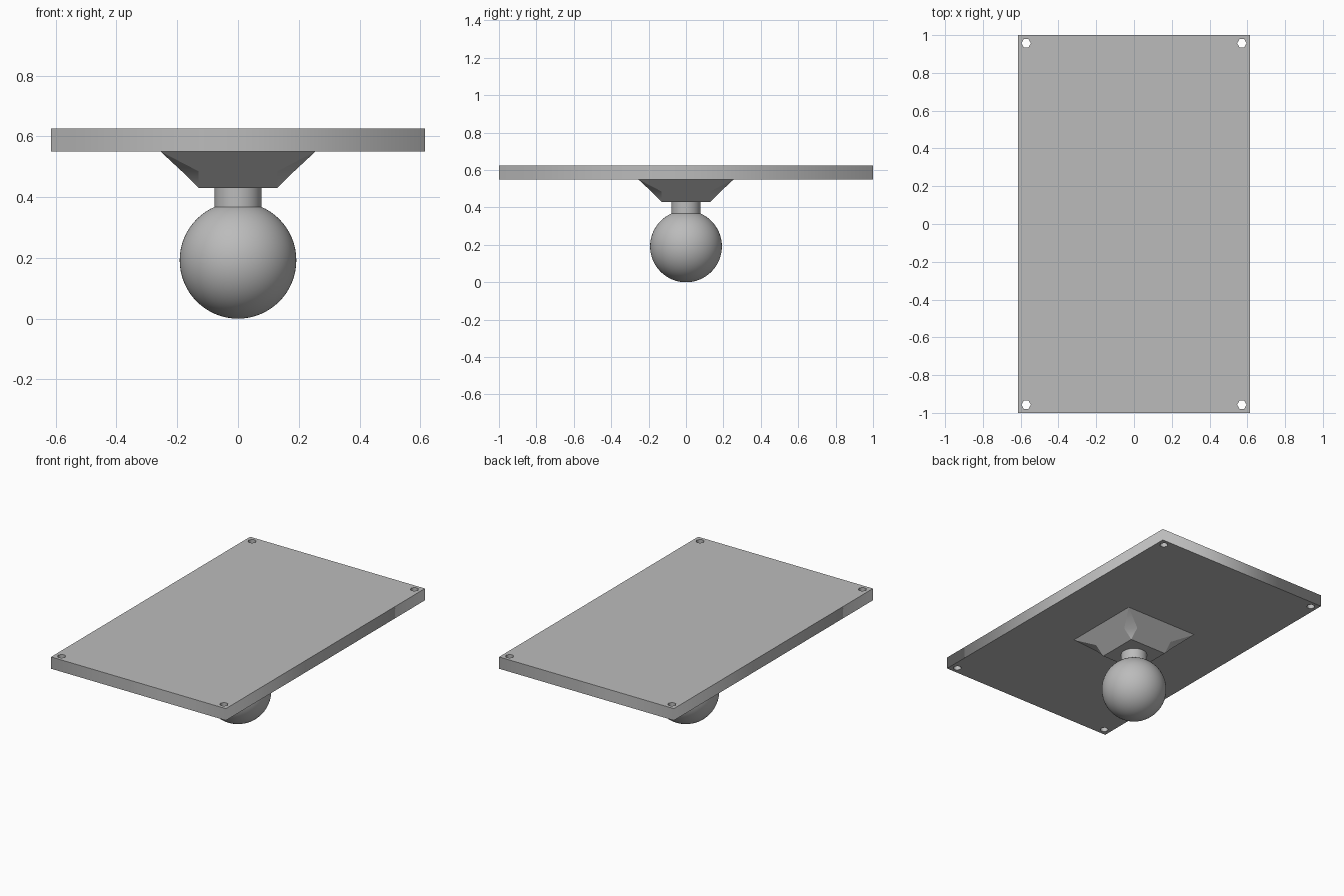
import bpy, bmesh, math
from mathutils import Matrix, Vector

default = bpy.data.objects.get("Cube")
if default:
    bpy.data.objects.remove(default, do_unlink=True)

grey = bpy.data.materials.new("mid grey")
grey.use_nodes = True
grey.diffuse_color = (0.5, 0.5, 0.5, 1)
grey.node_tree.nodes["Principled BSDF"].inputs["Base Color"].default_value = (0.5, 0.5, 0.5, 1)


def activate(obj):
    bpy.ops.object.select_all(action='DESELECT')
    obj.select_set(True)
    bpy.context.view_layer.objects.active = obj


def finish(name, angle=None):
    obj = bpy.context.object
    obj.name = obj.data.name = name
    obj.data.materials.clear()
    obj.data.materials.append(grey)
    if angle:
        bpy.ops.object.shade_smooth_by_angle(angle=math.radians(angle))


# Plate: rectangular outline with four through holes, extruded
W, D, BOTTOM, TOP = 0.615, 1.0, 0.55, 0.625
HOLE_X, HOLE_Y, HOLE_R, HOLE_SIDES = 0.571, 0.957, 0.025, 6
loops = [[(-W, -D), (W, -D), (W, D), (-W, D)]]
for sx in (-1, 1):
    for sy in (-1, 1):
        loops.append([(sx * HOLE_X + HOLE_R * math.cos(math.tau * i / HOLE_SIDES),
                       sy * HOLE_Y + HOLE_R * math.sin(math.tau * i / HOLE_SIDES))
                      for i in range(HOLE_SIDES)])
outline = bpy.data.curves.new("plate", 'CURVE')
outline.dimensions = '2D'
outline.fill_mode = 'BOTH'
outline.extrude = (TOP - BOTTOM) / 2
for loop in loops:
    spline = outline.splines.new('POLY')
    spline.points.add(len(loop) - 1)
    spline.use_cyclic_u = True
    for point, (x, y) in zip(spline.points, loop):
        point.co = (x, y, 0, 1)
plate = bpy.data.objects.new("plate", outline)
plate.location.z = (TOP + BOTTOM) / 2
bpy.context.collection.objects.link(plate)
activate(plate)
bpy.ops.object.convert(target='MESH')
finish("plate")

# Flared bracket: one sloped side and one notched corner, turned four times
IN, OUT, LOW, NOTCH = 0.13, 0.255, 0.43, 0.055
bm = bmesh.new()
for quarter in range(4):
    turn = Matrix.Rotation(quarter * math.pi / 2, 3, 'Z')

    def face(*points, smooth=False):
        f = bm.faces.new([bm.verts.new(turn @ Vector(p)) for p in points])
        f.smooth = smooth

    mid, mid_z = IN + NOTCH, LOW + NOTCH
    foot, rim = (IN, -IN, LOW), (OUT, -OUT, BOTTOM)
    front, side = (IN, -mid, mid_z), (mid, -IN, mid_z)
    mirror = [(-x, y, z) for x, y, z in (rim, front, foot)]
    face(foot, front, rim, *mirror)
    face(foot, side, front, smooth=True)
    face(front, side, rim, smooth=True)
    face((0, 0, LOW), foot, mirror[2])
    face((0, 0, BOTTOM), mirror[0], rim)
bmesh.ops.remove_doubles(bm, verts=bm.verts, dist=0.0001)
bmesh.ops.recalc_face_normals(bm, faces=bm.faces)
for edge in bm.edges:
    edge.smooth = all(f.smooth for f in edge.link_faces)
mesh = bpy.data.meshes.new("bracket")
bm.to_mesh(mesh)
bm.free()
bracket = bpy.data.objects.new("bracket", mesh)
bpy.context.collection.objects.link(bracket)
activate(bracket)
finish("bracket")

# Neck
bpy.ops.mesh.primitive_cylinder_add(vertices=48, radius=0.077, depth=0.1, location=(0, 0, 0.38))
finish("neck", 30)

# Ball
bpy.ops.mesh.primitive_uv_sphere_add(segments=64, ring_count=32, radius=0.192, location=(0, 0, 0.192))
finish("ball", 30)
